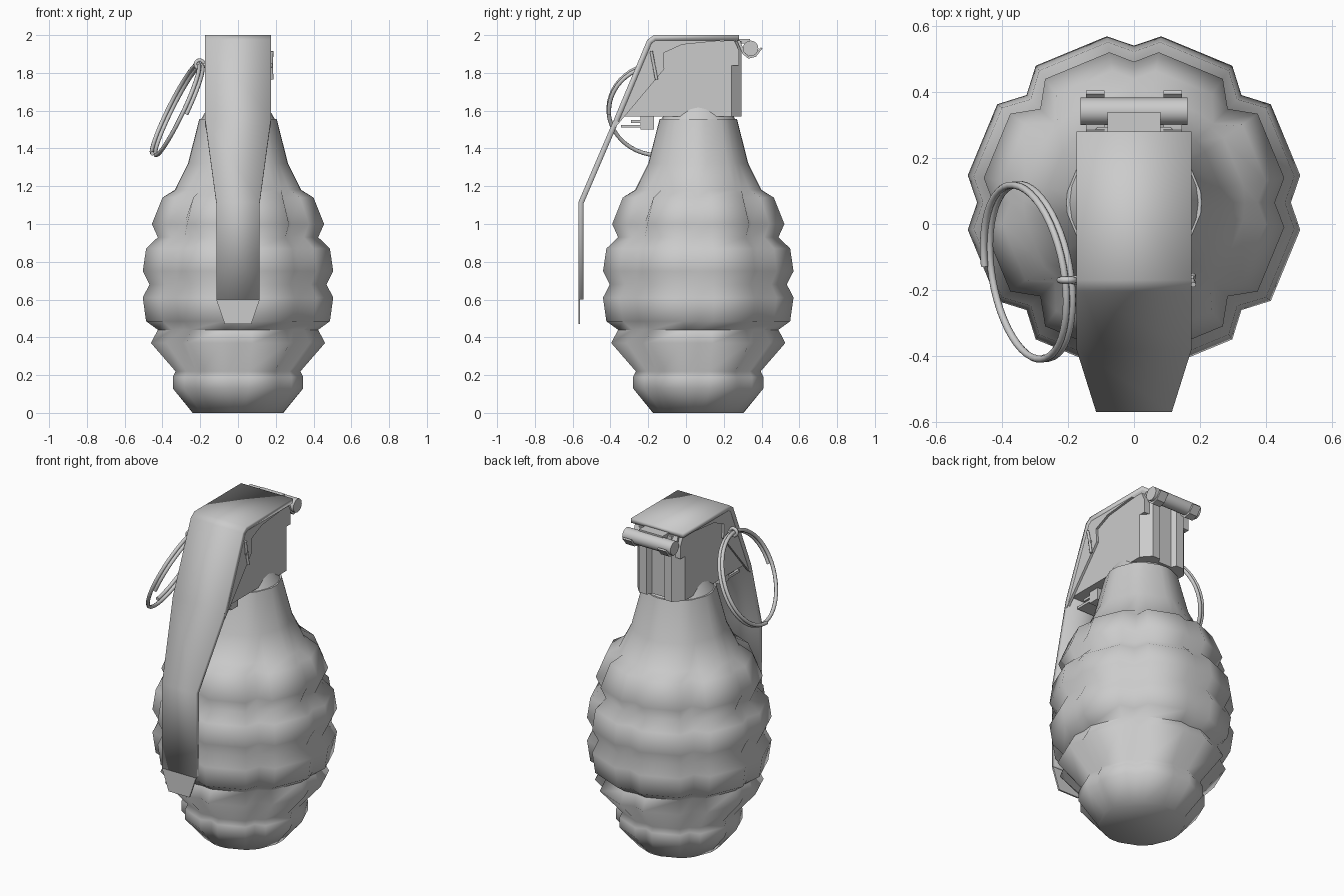
import bpy, bmesh
from math import sin, cos, pi, radians
from mathutils import Vector

cube = bpy.data.objects.get("Cube")
if cube:
    bpy.data.objects.remove(cube)

# One plain grey metal for everything
metal = bpy.data.materials.new("grey_metal")
metal.use_nodes = True
GREY = (0.6, 0.6, 0.6, 1)
metal.diffuse_color = GREY
metal.node_tree.nodes["Principled BSDF"].inputs["Base Color"].default_value = GREY

CY = 0.065  # y of the body axis


def finish(bm, name, angle=35):
    bmesh.ops.recalc_face_normals(bm, faces=bm.faces)
    mesh = bpy.data.meshes.new(name)
    bm.to_mesh(mesh)
    bm.free()
    ob = bpy.data.objects.new(name, mesh)
    bpy.context.collection.objects.link(ob)
    mesh.materials.append(metal)
    bpy.ops.object.select_all(action='DESELECT')
    ob.select_set(True)
    bpy.context.view_layer.objects.active = ob
    bpy.ops.object.shade_smooth_by_angle(angle=radians(angle))
    return ob


def prism(bm, points, offset):
    """Extrude a flat outline along the offset vector."""
    face = bm.faces.new([bm.verts.new(p) for p in points])
    new = bmesh.ops.extrude_face_region(bm, geom=[face])["geom"]
    verts = [g for g in new if isinstance(g, bmesh.types.BMVert)]
    bmesh.ops.translate(bm, verts=verts, vec=offset)


def side_plate(bm, outline, x0, x1):
    prism(bm, [(x0, y, z) for y, z in outline], (x1 - x0, 0, 0))


def box(bm, x0, x1, y0, y1, z0, z1):
    side_plate(bm, [(y0, z0), (y1, z0), (y1, z1), (y0, z1)], x0, x1)


def rod(bm, x0, x1, y, z, r, n=16):
    side_plate(bm, [(y + r * cos(2 * pi * i / n), z + r * sin(2 * pi * i / n))
                    for i in range(n)], x0, x1)


def tube(name, points, r):
    curve = bpy.data.curves.new(name, 'CURVE')
    curve.dimensions = '3D'
    curve.bevel_depth = r
    curve.bevel_resolution = 2
    curve.use_fill_caps = True
    spline = curve.splines.new('POLY')
    spline.points.add(len(points) - 1)
    for p, co in zip(spline.points, points):
        p.co = (*co, 1)
    ob = bpy.data.objects.new(name, curve)
    bpy.context.collection.objects.link(ob)
    curve.materials.append(metal)
    bpy.ops.object.select_all(action='DESELECT')
    ob.select_set(True)
    bpy.context.view_layer.objects.active = ob
    bpy.ops.object.convert(target='MESH')
    bpy.ops.object.shade_smooth_by_angle(angle=radians(50))


# Body: rings of eight lobes; each row gives height, ridge radius,
# and the depth of the straight and diagonal valleys
rows = [(0, .24, 0, 0), (.13, .35, .03, .035), (.19, .35, .03, .035),
        (.22, .335, .015, .02), (.37, .467, .035, .05), (.44, .43, .015, .02),
        (.485, .493, .035, .05), (.61, .511, .035, .05), (.68, .475, .012, .02),
        (.75, .511, .035, .05), (.87, .493, .035, .05), (.93, .43, .015, .03),
        (1.0, .462, .035, .06), (1.14, .405, .03, .065), (1.18, .335, 0, .01),
        (1.32, .265, 0, 0), (1.555, .205, 0, 0)]
bm = bmesh.new()
rings = []
for z, r, straight, diagonal in rows:
    ring = []
    for lobe in range(8):
        valley = diagonal if lobe % 2 else straight
        for turn, rad in ((0, r - valley), (9.3, r), (35.7, r)):
            a = radians(lobe * 45 + turn)
            ring.append(bm.verts.new((rad * cos(a), CY + rad * sin(a), z)))
    rings.append(ring)
for low, high in zip(rings, rings[1:]):
    for i in range(24):
        j = (i + 1) % 24
        bm.faces.new((low[i], low[j], high[j], high[i]))
bm.faces.new(rings[0])
bm.faces.new(rings[-1])
finish(bm, "segmented_body", 60)

# Collar between neck and fuze
bm = bmesh.new()
bmesh.ops.create_cone(bm, cap_ends=True, segments=24, radius1=.195, radius2=.15, depth=.08)
bmesh.ops.translate(bm, verts=bm.verts, vec=(0, CY, 1.595))
finish(bm, "neck_collar")

# Fuze housing: plan outline with a rear channel, front cut to the lever slope
half = [(.16, -.4), (.16, .24), (.11, .295), (.06, .295), (.045, .265)]
plan = half + [(-x, y) for x, y in reversed(half)]
bm = bmesh.new()
prism(bm, [(x, y, 1.57) for x, y in plan], (0, 0, .4))
cut = bmesh.ops.bisect_plane(bm, geom=bm.verts[:] + bm.edges[:] + bm.faces[:],
                             plane_co=(0, -.19, 1.94), plane_no=(0, -.92, .39), clear_outer=True)
bmesh.ops.holes_fill(bm, edges=[e for e in cut["geom_cut"] if isinstance(e, bmesh.types.BMEdge)])
finish(bm, "fuze_housing")

# Ledges under the front of the housing
bm = bmesh.new()
box(bm, -.12, .12, -.24, -.17, 1.50, 1.57)
box(bm, -.12, .12, -.29, -.23, 1.535, 1.55)
box(bm, -.12, .12, -.345, -.23, 1.51, 1.525)
finish(bm, "housing_ledges")

# Safety lever: bent strip given as y, z and half width
strip = [(.28, 2, .175), (-.17, 2, .175), (-.205, 1.975, .175), (-.379, 1.56, .175),
         (-.57, 1.115, .115), (-.57, .6, .115)]
bm = bmesh.new()
pairs = [(bm.verts.new((-w, y, z)), bm.verts.new((w, y, z))) for y, z, w in strip]
for (a, b), (c, d) in zip(pairs, pairs[1:]):
    bm.faces.new((a, b, d, c))
lever = finish(bm, "safety_lever")
# Thicken towards the inside of the bend
solid = lever.modifiers.new("thickness", 'SOLIDIFY')
solid.thickness = .028
solid.use_even_offset = True
solid.offset = -1 if lever.data.polygons[0].normal.z > 0 else 1
bpy.ops.object.modifier_apply(modifier="thickness")

# Thin tapered lever tip
bm = bmesh.new()
prism(bm, [(-.115, -.57, .6), (.115, -.57, .6), (.07, -.57, .47), (-.07, -.57, .47)], (0, .01, 0))
finish(bm, "lever_tip")

# Folded side flanges of the lever
flange = [(.26, 1.99), (.18, 1.97), (-.02, 1.95), (-.12, 1.905), (-.115, 1.82),
          (-.165, 1.76), (-.375, 1.51), (-.379, 1.56), (-.205, 1.97), (-.17, 1.995)]
bm = bmesh.new()
for s in (-1, 1):
    side_plate(bm, flange, s * .158, s * .174)
finish(bm, "lever_flanges")

# Hinge: pin, rear bracket and hooked lugs
bm = bmesh.new()
rod(bm, -.163, .163, .342, 1.93, .041)
finish(bm, "hinge_pin")
bm = bmesh.new()
hook = [(.27, 1.97), (.30, 1.90), (.33, 1.875), (.37, 1.885), (.405, 1.93),
        (.395, 1.935), (.365, 1.90), (.33, 1.89), (.31, 1.91), (.285, 1.975)]
for s in (-1, 1):
    side_plate(bm, hook, s * .09, s * .145)
    side_plate(bm, [(.2, 1.84), (.28, 1.84), (.28, 1.92), (.25, 1.985), (.2, 1.985)], s * .1, s * .16)
box(bm, -.08, .08, .26, .34, 1.955, 1.98)
finish(bm, "hinge_bracket")

# Split pin through the housing with its bent ends and eye
PY, PZ = -.17, 1.84
bm = bmesh.new()
rod(bm, -.19, .18, PY, PZ, .014, 12)
finish(bm, "split_pin")
for name, d in (("upper", 1), ("lower", -1)):
    tube("split_pin_end_" + name, [(.177, PY, PZ), (.18, PY - .014 * d, PZ + .075 * d)], .008)
eye = [(-.203 + .022 * cos(a), PY, PZ + .005 + .022 * sin(a))
       for a in (2 * pi * i / 16 for i in range(17))]
tube("split_pin_eye", eye, .01)

# Pull ring: coil of nearly two turns
centre = Vector((-.32, -.145, 1.605))
down, across = Vector((-.115, 0, -.24)), Vector((.038, -.265, 0))
normal = down.cross(across).normalized()
coil = []
for i in range(85):
    t = i / 84
    a = 1.5 + t * 2 * pi * 1.75
    coil.append(centre + down * cos(a) + across * sin(a) + normal * (t - .5) * .036)
tube("pull_ring", coil, .011)
